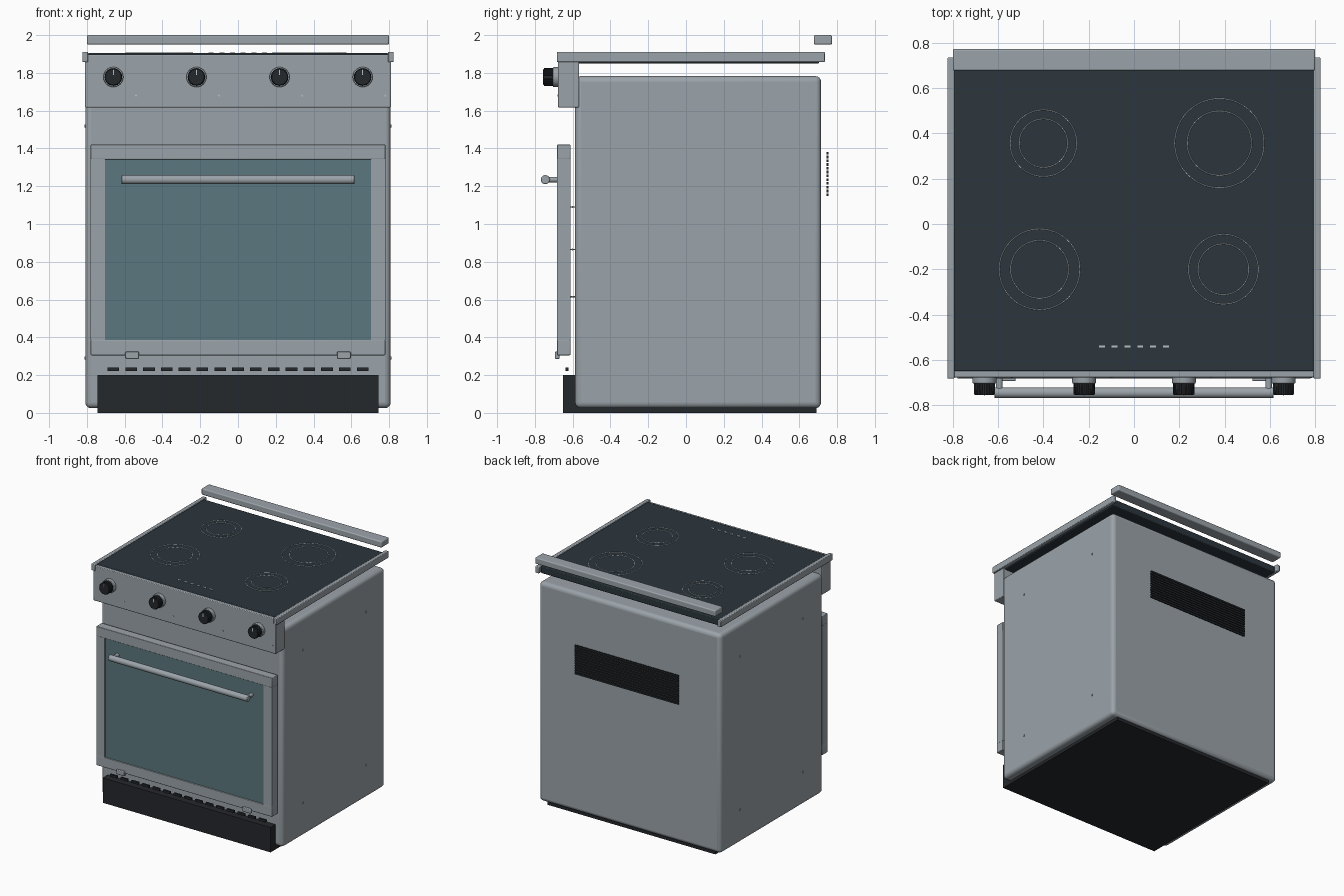
import bpy, math
from mathutils import Vector

if "Cube" in bpy.data.objects:
    bpy.data.objects.remove(bpy.data.objects["Cube"])


def material(name, rgb):
    m = bpy.data.materials.new(name)
    m.diffuse_color = (*rgb, 1)
    m.use_nodes = True
    m.node_tree.nodes["Principled BSDF"].inputs["Base Color"].default_value = m.diffuse_color
    return m


STEEL = material("steel", (0.33, 0.37, 0.40))
BLACK = material("black", (0.018, 0.021, 0.025))
HOB = material("hob_glass", (0.025, 0.037, 0.048))
TEAL = material("door_glass", (0.105, 0.185, 0.21))
PALE = material("marking", (0.5, 0.54, 0.56))


def finish(o, name, mat, smooth=True):
    o.name = name
    o.data.materials.append(mat)
    if smooth:
        bpy.ops.object.shade_smooth_by_angle(angle=math.radians(35))
    return o


def box(name, x, y, z, mat=STEEL, bevel=0.0, segments=3):
    """Box from (min, max) ranges with optional rounded edges."""
    lo, hi = Vector((x[0], y[0], z[0])), Vector((x[1], y[1], z[1]))
    bpy.ops.mesh.primitive_cube_add(size=1, location=(lo + hi) / 2)
    o = bpy.context.object
    o.scale = hi - lo
    bpy.ops.object.transform_apply(location=False, rotation=False, scale=True)
    if bevel:
        m = o.modifiers.new("round", 'BEVEL')
        m.width, m.segments = bevel, segments
    return finish(o, name, mat, bool(bevel))


def rod(name, a, b, r, mat=STEEL, sides=32, r2=None, bevel=0.0):
    """Cylinder or cone frustum between two points."""
    a, b = Vector(a), Vector(b)
    bpy.ops.mesh.primitive_cone_add(vertices=sides, radius1=r, radius2=r if r2 is None else r2,
                                    depth=(b - a).length, location=(a + b) / 2,
                                    rotation=(b - a).to_track_quat('Z', 'Y').to_euler())
    o = bpy.context.object
    if bevel:
        m = o.modifiers.new("round", 'BEVEL')
        m.width, m.segments, m.limit_method = bevel, 2, 'ANGLE'
    return finish(o, name, mat)


# Cabinet and plinth
box("oven_body", (-.808, .808), (-.587, .715), (.025, 1.783), STEEL, .03, 4)
box("plinth", (-.745, .745), (-.65, .692), (0, .2), BLACK)

# Vent slots above the plinth
for i in range(15):
    x = -.66 + i * 1.32 / 14
    box("lower_vent_slot", (x - .031, x + .031), (-.638, -.622), (.221, .239), BLACK)

# Door: frame, glass and hinges
box("door_top_rail", (-.78, .78), (-.683, -.612), (1.342, 1.42), STEEL, .004, 2)
box("door_bottom_rail", (-.78, .78), (-.683, -.612), (.305, .387), STEEL, .004, 2)
box("door_glass", (-.705, .705), (-.676, -.62), (.387, 1.342), TEAL)
for s in (-1, 1):
    box("door_stile", sorted((s * .705, s * .78)), (-.683, -.612), (.385, 1.344))
    box("door_hinge", (s * .56 - .037, s * .56 + .037), (-.694, -.67), (.286, .324), STEEL, .005, 2)

# Oven rack edges just behind the door
for z in (.615, .865, 1.09):
    rod("rack_edge", (-.66, -.6, z), (.66, -.6, z), .005, sides=8)
    for i in range(13):
        x = -.6 + i * .1
        rod("rack_wire", (x, -.612, z), (x, -.58, z), .003, sides=6)

# Door handle
rod("handle_bar", (-.617, -.745, 1.235), (.617, -.745, 1.235), .024, bevel=.004)
for s in (-1, 1):
    rod("handle_post", (s * .595, -.745, 1.235), (s * .595, -.675, 1.235), .015)

# Control panel, knobs and indicator lights
box("control_panel", (-.81, .81), (-.677, -.566), (1.617, 1.897), STEEL, .005, 2)
for x in (-.66, -.22, .22, .66):
    z = 1.778
    rod("knob_collar", (x, -.67, z), (x, -.704, z), .053, bevel=.004)
    rod("knob", (x, -.70, z), (x, -.756, z), .046, BLACK, 32, .043, .003)
    for i in range(24):
        a = i * math.tau / 24
        c, s = math.cos(a) * .044, math.sin(a) * .044
        rod("knob_grip", (x + c, -.704, z + s), (x + c, -.752, z + s), .0035, BLACK, 6)
    box("knob_pointer", (x - .003, x + .003), (-.758, -.75), (z + .012, z + .04), PALE)
    rod("indicator_light", (x + .12, -.67, 1.68), (x + .12, -.681, 1.68), .005, PALE, 12)

# Glass hob and side rails
box("hob_glass", (-.795, .795), (-.65, .705), (1.85, 1.905), HOB, .006, 2)
for s in (-1, 1):
    box("hob_side_rail", sorted((s * .793, s * .824)), (-.683, .735), (1.857, 1.911), STEEL, .005, 2)

# Burner rings and touch marks
for x, y, outer, inner in ((-.4, .357, .147, .107), (.377, .357, .197, .142),
                           (-.417, -.2, .178, .128), (.395, -.2, .154, .112)):
    for r in (outer, inner):
        bpy.ops.mesh.primitive_torus_add(location=(x, y, 1.905), major_radius=r, minor_radius=.002,
                                         major_segments=64, minor_segments=6)
        finish(bpy.context.object, "burner_ring", PALE)
for i in range(6):
    x = -.142 + i * .0565
    box("touch_mark", (x - .013, x + .013), (-.546, -.536), (1.9, 1.909), PALE)

# Rear trim bar
box("rear_trim_bar", (-.8, .8), (.677, .773), (1.95, 2.0), STEEL, .008, 3)

# Rear louvre vent
for i in range(12):
    z = 1.155 + i * .02
    box("rear_vent_slat", (-.46, .46), (.745, .755), (z - .007, z + .007), BLACK)

# Side screws
for s in (-1, 1):
    for y in (-.33, .47):
        for z in (.29, 1.52):
            rod("side_screw", (s * .8, y, z), (s * .813, y, z), .008, sides=12)
